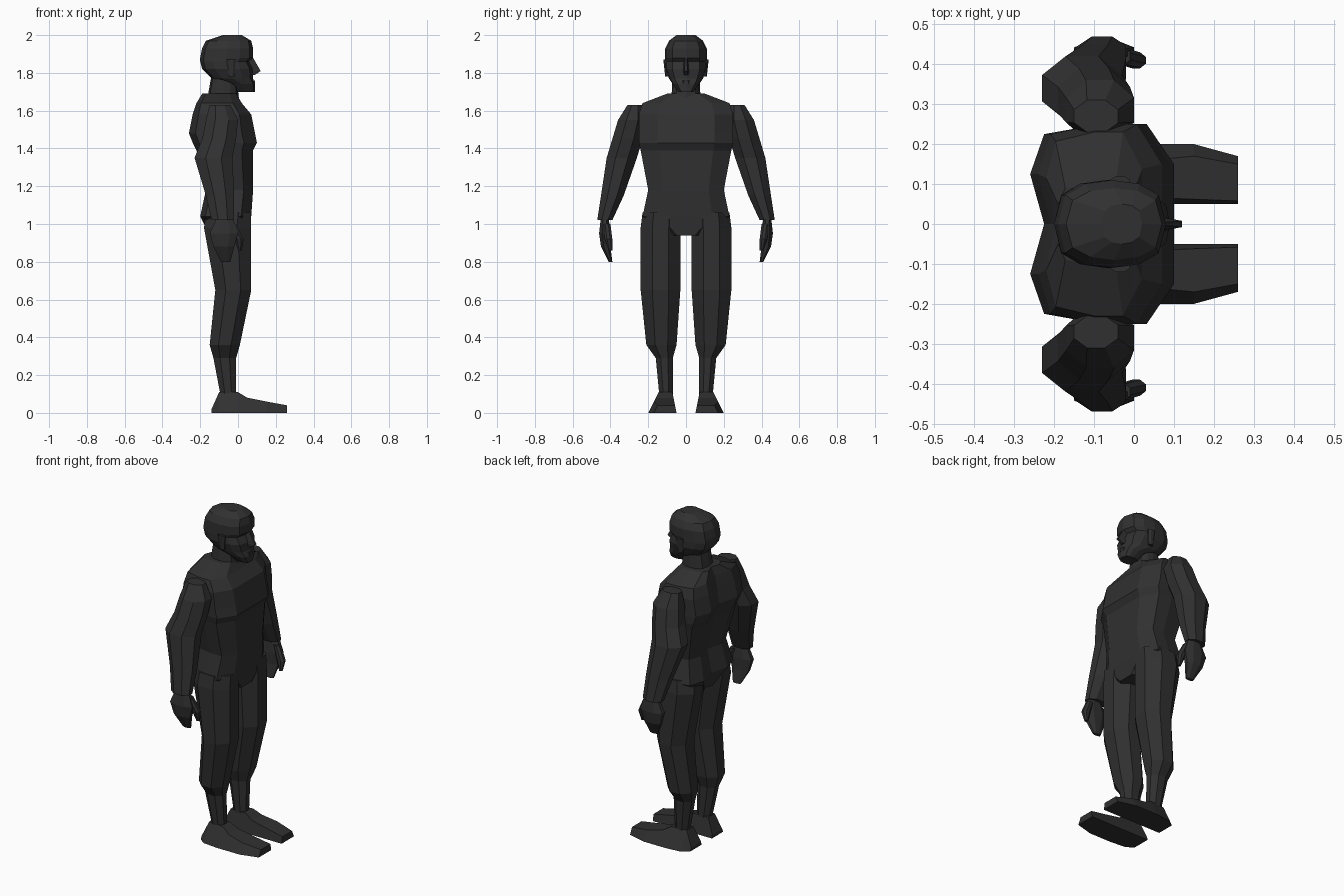
import bpy
import bmesh
from math import cos, sin, pi

default_cube = bpy.data.objects.get("Cube")
if default_cube:
    bpy.data.objects.remove(default_cube, do_unlink=True)

charcoal = bpy.data.materials.new("charcoal")
charcoal.use_nodes = True
colour = (.03, .03, .03, 1)
charcoal.diffuse_color = colour
shader = next(node for node in charcoal.node_tree.nodes
              if node.type == 'BSDF_PRINCIPLED')
shader.inputs["Base Color"].default_value = colour


def skin(name, rings, mirrored=False):
    """Join closed rings of points into a capped, flat-shaded solid."""
    bm = bmesh.new()
    loops = [[bm.verts.new(point) for point in ring] for ring in rings]
    for low, high in zip(loops, loops[1:]):
        for i in range(len(low)):
            bm.faces.new((low[i - 1], low[i], high[i], high[i - 1]))
    bm.faces.new(loops[0])
    bm.faces.new(loops[-1])
    bmesh.ops.recalc_face_normals(bm, faces=bm.faces)
    mesh = bpy.data.meshes.new(name)
    bm.to_mesh(mesh)
    bm.free()
    mesh.materials.append(charcoal)
    obj = bpy.data.objects.new(name, mesh)
    bpy.context.collection.objects.link(obj)
    if mirrored:
        mirror = obj.modifiers.new("other_side", 'MIRROR')
        mirror.use_axis = (False, True, False)


def core(name, half_section, levels):
    """Symmetric part; each level is height, back x, front x, half width."""
    other_half = [(u, -v) for u, v in reversed(half_section[1:-1])]
    section = half_section + other_half
    skin(name, [[(back + u * (front - back), v * half, z) for u, v in section]
                for z, back, front, half in levels])


def limb(name, levels):
    """Paired eight-sided part; each level is height, back, front, inner, outer."""
    angles = [(i + .5) * pi / 4 for i in range(8)]
    corner = cos(pi / 8)
    section = [(.5 + cos(a) / corner / 2, .5 + sin(a) / corner / 2) for a in angles]
    skin(name, [[(back + u * (front - back), inner + v * (outer - inner), z)
                 for u, v in section]
                for z, back, front, inner, outer in levels], mirrored=True)


# Torso: grooved back with shoulder blades, overhanging chest, narrow waist
torso_section = [(.1, 0), (0, .5), (.1, .9), (.5, 1), (.8, 1), (1, .6), (1, 0)]
core("torso", torso_section, [
    (.94, -.15, .06, .08),
    (1.04, -.2, .07, .23),
    (1.18, -.17, .08, .2),
    (1.39, -.22, .08, .24),
    (1.43, -.24, .1, .25),
    (1.48, -.26, .09, .25),
    (1.58, -.24, .07, .25),
    (1.64, -.22, .02, .23),
    (1.69, -.19, -.01, .1),
])

# Neck and head, with a boxy rounded section
steps = 6
round_section = [(.5 - cos(pi * i / steps) / 2, max(sin(pi * i / steps), 0) ** .6)
                 for i in range(steps)] + [(1, 0)]
core("neck", round_section, [(1.62, -.17, .01, .08), (1.79, -.14, -.01, .07)])
core("head", round_section, [
    (1.7, -.01, .09, .04),
    (1.74, -.05, .09, .07),
    (1.77, -.14, .08, .09),
    (1.82, -.19, .08, .11),
    (1.86, -.2, .06, .11),
    (1.88, -.2, .08, .11),
    (1.93, -.19, .08, .11),
    (1.97, -.17, .07, .09),
    (2, -.08, .02, .05),
])

# Face details
wedge = [(0, 0), (0, 1), (1, .4), (1, 0)]
core("nose", wedge, [
    (1.79, .05, .09, .02), (1.81, .05, .12, .02), (1.88, .05, .08, .01)])
core("lips", wedge, [(1.74, .06, .09, .03), (1.76, .06, .09, .03)])
limb("ear", [(1.78, -.05, -.02, .09, .11), (1.87, -.06, -.01, .09, .12)])

# Arms, bent slightly back at the elbow
limb("arm", [
    (1.63, -.15, -.04, .23, .31),
    (1.55, -.17, 0, .21, .36),
    (1.45, -.19, -.01, .23, .39),
    (1.35, -.23, -.03, .26, .42),
    (1.15, -.17, -.02, .33, .45),
    (1.02, -.14, -.02, .39, .47),
])
limb("hand", [
    (1.04, -.11, -.03, .41, .45),
    (.95, -.15, 0, .4, .46),
    (.88, -.13, -.02, .4, .45),
    (.8, -.09, -.04, .39, .41),
])
limb("thumb", [
    (1, -.05, -.01, .4, .44),
    (.92, -.02, .03, .39, .43),
    (.86, 0, .02, .39, .41),
])

# Legs with loose trousers gathered above the ankle
limb("leg", [
    (1.06, -.17, .07, .03, .23),
    (.98, -.18, .07, .03, .24),
    (.65, -.12, .07, .03, .24),
    (.36, -.15, .01, .05, .21),
    (.29, -.13, -.01, .07, .16),
    (.08, -.09, -.01, .07, .14),
])

# Shoes: sections from heel to toe give x, outer edge and top height
sole_inner = .05
shoe = [(-.14, .16, .02), (-.1, .19, .11), (0, .2, .11),
        (.05, .2, .08), (.15, .2, .06), (.26, .17, .04)]
skin("shoe", [[(x, sole_inner, 0), (x, outer, 0),
               (x, outer - top / 2, top), (x, sole_inner + top / 5, top)]
              for x, outer, top in shoe], mirrored=True)
